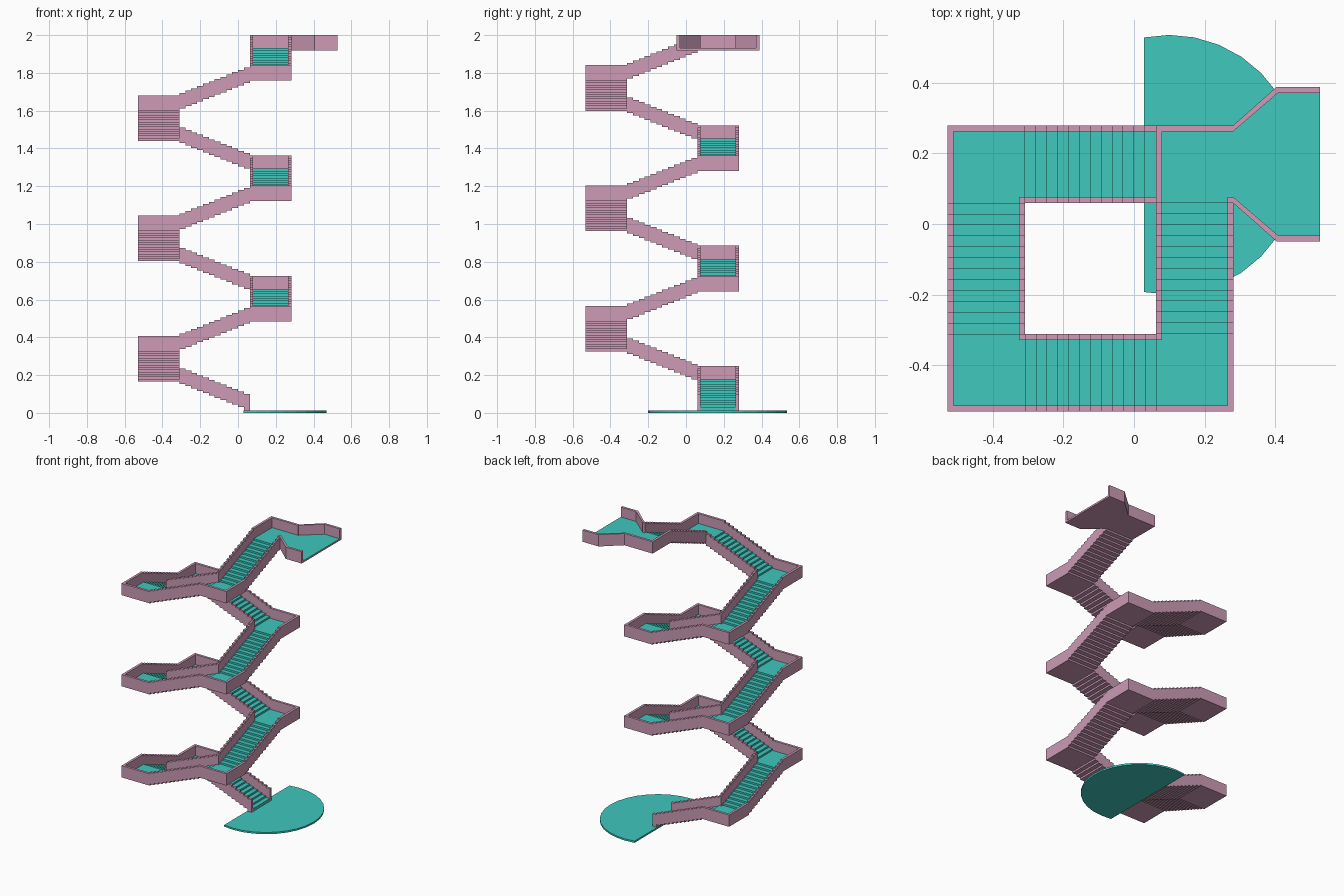
import bpy, bmesh
from math import sin, cos, pi, radians

if "Cube" in bpy.data.objects:
    bpy.data.objects.remove(bpy.data.objects["Cube"])

CX, CY = -0.1235, -0.126            # axis of the square spiral
OUT, INN, W = 0.4055, 0.186, 0.017  # outer half width, well half width, rail thickness
H, SLAB = 0.082, 0.0128             # rail height, floor thickness
RISE, STEPS, LEVELS = 0.1593, 12, 12
TOP = 2.0


def material(name, color):
    m = bpy.data.materials.new(name)
    m.diffuse_color = color
    m.use_nodes = True
    m.node_tree.nodes["Principled BSDF"].inputs["Base Color"].default_value = m.diffuse_color
    return m


PINK = material("pink_rail", (0.61, 0.33, 0.47, 1))
TEAL = material("teal_floor", (0.05, 0.58, 0.51, 1))


def prism(bm, pts, z0, z1, teal_top=False, teal_sides=()):
    """Vertical prism over a counter-clockwise outline."""
    lo = [bm.verts.new((x, y, z0)) for x, y in pts]
    hi = [bm.verts.new((x, y, z1)) for x, y in pts]
    n = len(pts)
    bm.faces.new(lo[::-1])
    bm.faces.new(hi).material_index = int(teal_top)
    for i in range(n):
        j = (i + 1) % n
        f = bm.faces.new((lo[i], lo[j], hi[j], hi[i]))
        f.material_index = int(i in teal_sides)


def rect(xa, xb, ya, yb, turn=0, local=True):
    """Rectangle outline, optionally turned in quarter turns round the axis."""
    pts = [(xa, ya), (xb, ya), (xb, yb), (xa, yb)]
    if not local:
        return pts
    for _ in range(turn % 4):
        pts = [(-y, x) for x, y in pts]
    return [(x + CX, y + CY) for x, y in pts]


def finish(bm, name, mats=(PINK, TEAL)):
    me = bpy.data.meshes.new(name)
    bm.to_mesh(me)
    bm.free()
    for m in mats:
        me.materials.append(m)
    ob = bpy.data.objects.new(name, me)
    bpy.context.collection.objects.link(ob)
    return ob


def flight(k):
    bm = bmesh.new()
    run = 2 * INN / STEPS
    base = TOP - H - (LEVELS - k + 1) * RISE
    for i in range(STEPS):
        z = base + (i + 1) * RISE / (STEPS + 1)
        zb = 0.01 if k == 1 and i == 0 else z
        xb = INN - i * run
        xa = xb - run
        prism(bm, rect(xa, xb, INN + W, OUT - W, k - 1), zb, z + SLAB, True, (1,))
        for ya in (INN, OUT - W):
            prism(bm, rect(xa, xb, ya, ya + W, k - 1), zb, z + H)
    finish(bm, f"stair_flight_{k}")


def landing(k):
    bm = bmesh.new()
    t = k - 1
    z = TOP - H - (LEVELS - k) * RISE
    prism(bm, rect(-OUT + W, -INN, INN, OUT - W, t), z, z + SLAB, True, (1,))
    prism(bm, rect(-OUT, -INN, OUT - W, OUT, t), z, z + H)        # outer rails
    prism(bm, rect(-OUT, -OUT + W, INN, OUT - W, t), z, z + H)
    prism(bm, rect(-INN - W, -INN, INN, INN + W, t), z + SLAB, z + H)  # inner post
    finish(bm, f"landing_{k}")


def top_platform():
    bm = bmesh.new()
    z = TOP - H
    x0, x1 = CX + INN, CX + OUT
    y0, y1 = CY + INN, CY + OUT
    xm, xe, flare = 0.404, 0.527, 0.109
    # flared floor
    floor = [(x0, y0), (x1, y0), (xm, y0 - flare), (xe, y0 - flare),
             (xe, y1 + flare), (xm, y1 + flare), (x1, y1), (x0, y1)]
    prism(bm, floor, z, z + SLAB, True, (0,))
    # flared rails, mirrored front to back
    rail = [(x1 - 0.001, y1 - W), (xm + 0.004, y1 + flare - W), (xe, y1 + flare - W),
            (xe, y1 + flare), (xm, y1 + flare), (x1 - 0.001, y1)]
    prism(bm, rail, z, TOP)
    prism(bm, [(x, y0 + y1 - y) for x, y in rail][::-1], z, TOP)
    prism(bm, rect(x0, x1, y1 - W, y1, local=False), z, TOP)
    prism(bm, rect(x0, x0 + W, y0, y1 - W, local=False), z, TOP)
    prism(bm, rect(x1 - W, x1, y0, y0 + W, local=False), z, TOP)
    finish(bm, "top_platform")


for k in range(1, LEVELS + 1):
    flight(k)
    if k < LEVELS:
        landing(k)
top_platform()

# cut-off round base at the foot of the stairs
bm = bmesh.new()
R = 0.368
prism(bm, [(0.1 + R * cos(radians(11.25 * i)), 0.168 + R * sin(radians(11.25 * i)))
           for i in range(-9, 10)], 0, 0.012)
finish(bm, "base_disc", (TEAL,))
